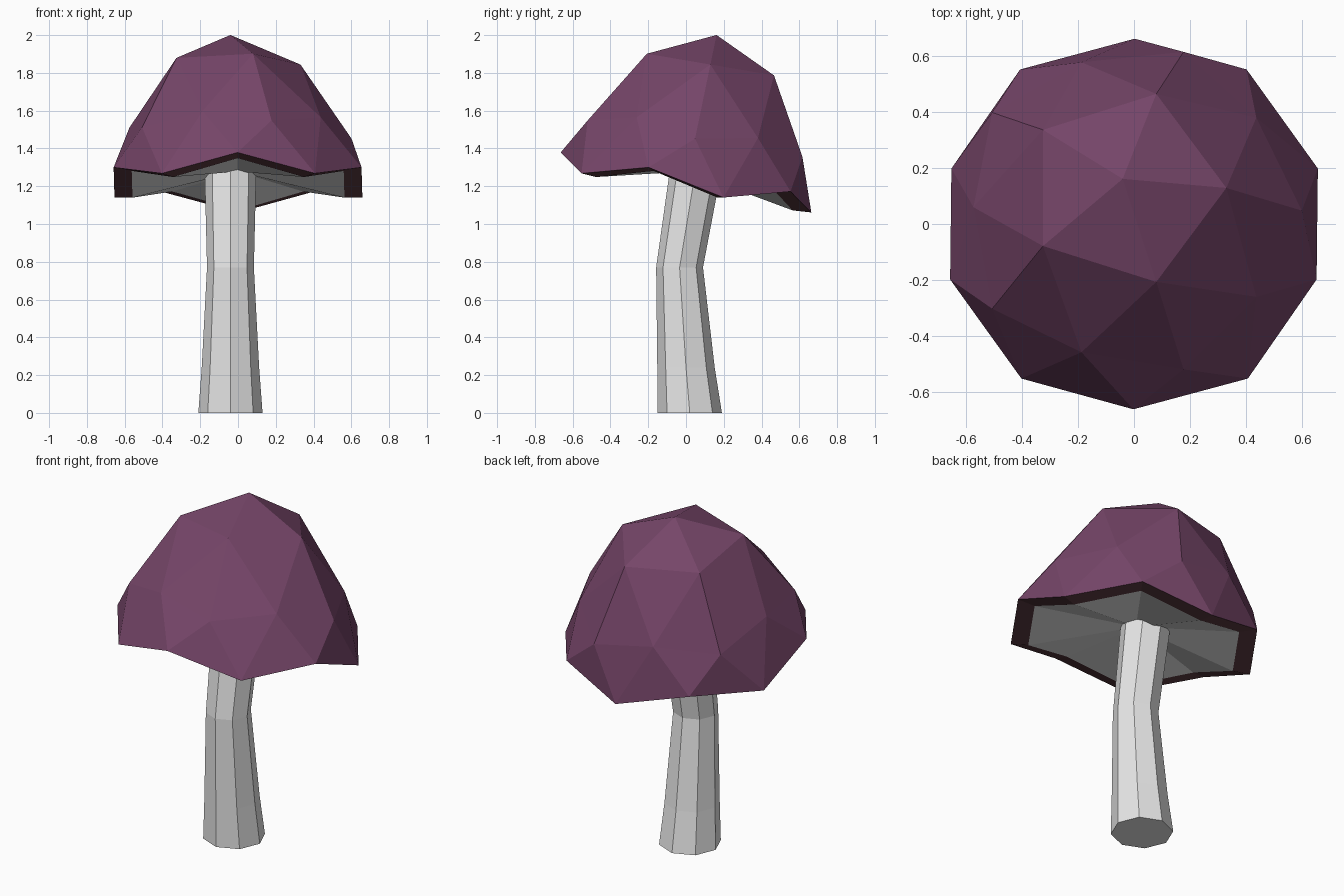
import bpy
import bmesh
from math import cos, sin, radians

cube = bpy.data.objects.get("Cube")
if cube:
    bpy.data.objects.remove(cube)


def material(name, color):
    m = bpy.data.materials.new(name)
    m.use_nodes = True
    m.diffuse_color = (*color, 1)
    m.node_tree.nodes["Principled BSDF"].inputs["Base Color"].default_value = (*color, 1)
    return m


purple = material("cap purple", (0.18, 0.06, 0.14))
brown = material("rim brown", (0.11, 0.045, 0.055))
grey = material("stem grey", (0.8, 0.8, 0.8))


def finish(bm, name, mats):
    bmesh.ops.recalc_face_normals(bm, faces=bm.faces)
    mesh = bpy.data.meshes.new(name)
    bm.to_mesh(mesh)
    bm.free()
    for m in mats:
        mesh.materials.append(m)
    obj = bpy.data.objects.new(name, mesh)
    bpy.context.collection.objects.link(obj)
    return obj


# Cap: faceted dome, leaning back, with a zigzag rim and a shallow underside
bm = bmesh.new()
BASE, TILT = 1.22, 0.17


def cap_vert(radius, angle, height):
    a = radians(angle)
    x = radius * cos(a) - 0.05 * height
    y = 0.975 * radius * sin(a) + 0.2 * height
    return bm.verts.new((x, y, BASE + height - TILT * y))


def face(mat, *verts):
    bm.faces.new(verts).material_index = mat


apex = cap_vert(0, 0, 0.808)
crown = [cap_vert(0.363, 72 * k, 0.646) for k in range(5)]
shoulder = [cap_vert(0.56, 36 * j, 0.30) if j % 2 else cap_vert(0.613, 36 * j, 0.24)
            for j in range(10)]
rim = [cap_vert(0.69, 18 + 36 * j, 0.046 * (-1) ** (j + 1)) for j in range(10)]
lip = [cap_vert(0.59, 18 + 36 * j, 0.042 * (-1) ** (j + 1) - 0.01) for j in range(10)]
hub = cap_vert(0, 0, 0.06)

for k in range(5):
    c, n = crown[k], crown[(k + 1) % 5]
    j = 2 * k
    face(0, apex, c, n)
    face(0, c, shoulder[j], shoulder[j + 1])
    face(0, c, shoulder[j + 1], n)
    face(0, c, shoulder[j - 1], shoulder[j])
for j in range(10):
    i = (j + 1) % 10
    face(0, shoulder[j], rim[j], shoulder[i])
    face(0, shoulder[j], rim[j - 1], rim[j])
    face(1, rim[j], rim[i], lip[i], lip[j])
    face(2, lip[j], lip[i], hub)
finish(bm, "mushroom_cap", [purple, brown, grey])

# Stem: eight-sided, bent backward toward the top; (y, z, radius) per ring
bm = bmesh.new()
rings = []
for y, z, r in [(0.02, 0, 0.17), (0, 0.24, 0.152), (-0.034, 0.77, 0.124), (0.06, 1.34, 0.138)]:
    rings.append([bm.verts.new((-0.04 + r * cos(radians(45 * i)), y + r * sin(radians(45 * i)), z))
                  for i in range(8)])
for low, high in zip(rings, rings[1:]):
    for i in range(8):
        n = (i + 1) % 8
        bm.faces.new((low[i], low[n], high[n], high[i]))
bm.faces.new(rings[0])
bm.faces.new(rings[-1])
finish(bm, "stem", [grey])
